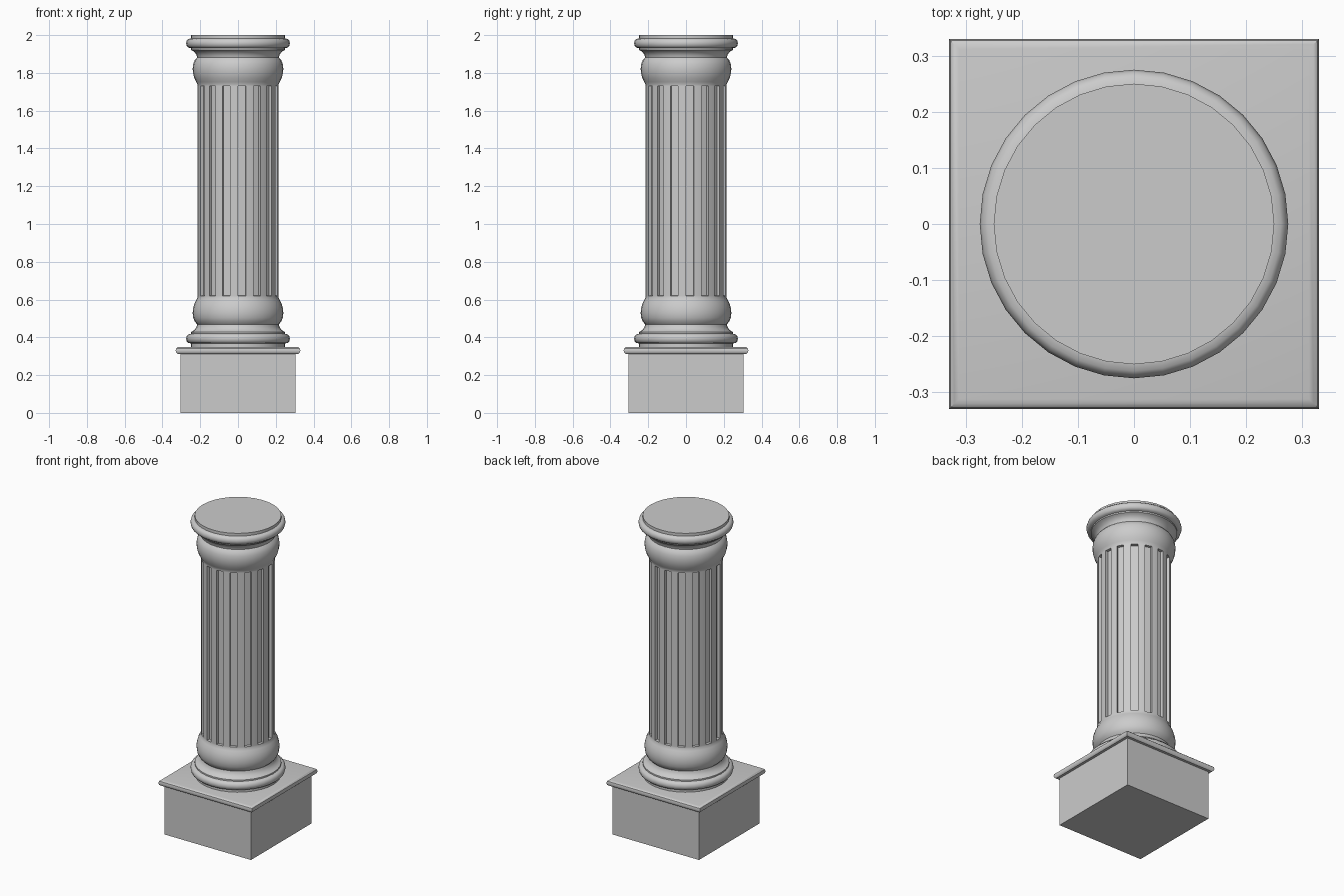
import bpy, bmesh, math

if "Cube" in bpy.data.objects:
    bpy.data.objects.remove(bpy.data.objects["Cube"])

SEG = 32


def lathe(name, profile, n, turn=0.0, flute_band=None, flute_depth=0.018):
    """Loft n-sided rings through (radius, z) points and cap both ends."""
    bm = bmesh.new()
    rings = []
    for r, z in profile:
        rings.append([bm.verts.new((r * math.cos(turn + 2 * math.pi * k / n),
                                    r * math.sin(turn + 2 * math.pi * k / n), z))
                      for k in range(n)])
    flutes = []
    for i, (lo, hi) in enumerate(zip(rings, rings[1:])):
        for k in range(n):
            j = (k + 1) % n
            f = bm.faces.new((lo[k], lo[j], hi[j], hi[k]))
            if i == flute_band and k % 2 == 0:
                flutes.append(f)
    bm.faces.new(rings[0][::-1])
    bm.faces.new(rings[-1])
    bm.normal_update()
    # every other shaft face is sunk to form a flute
    if flutes:
        bmesh.ops.inset_individual(bm, faces=flutes, thickness=0.001, depth=-flute_depth)
    mesh = bpy.data.meshes.new(name)
    bm.to_mesh(mesh)
    bm.free()
    ob = bpy.data.objects.new(name, mesh)
    bpy.context.collection.objects.link(ob)
    bpy.ops.object.select_all(action='DESELECT')
    ob.select_set(True)
    bpy.context.view_layer.objects.active = ob
    bpy.ops.object.shade_smooth_by_angle(angle=math.radians(35))
    return ob


# square plinth with a rounded cap moulding (half width, z)
plinth = [(.305, 0), (.305, .312), (.320, .313), (.327, .319), (.33, .330),
          (.327, .342), (.320, .348), (.312, .35)]
lathe("plinth", [(w * math.sqrt(2), z) for w, z in plinth], 4, math.pi / 4)

# moulding from the column end inward: fillet, torus, cove, bulge (radius, distance)
end = [(.25, 0), (.25, .018), (.262, .020), (.271, .028), (.275, .043), (.271, .058),
       (.262, .066), (.25, .069), (.25, .078), (.238, .084), (.226, .095), (.219, .107),
       (.216, .119), (.229, .133), (.237, .153), (.24, .178), (.238, .203),
       (.231, .228), (.221, .248), (.214, .262), (.214, .27)]

# fluted column, same moulding mirrored at base and top
column = [(r, .35 + d) for r, d in end] + [(r, 2 - d) for r, d in reversed(end)]
lathe("fluted_column", column, SEG, flute_band=len(end) - 1)
